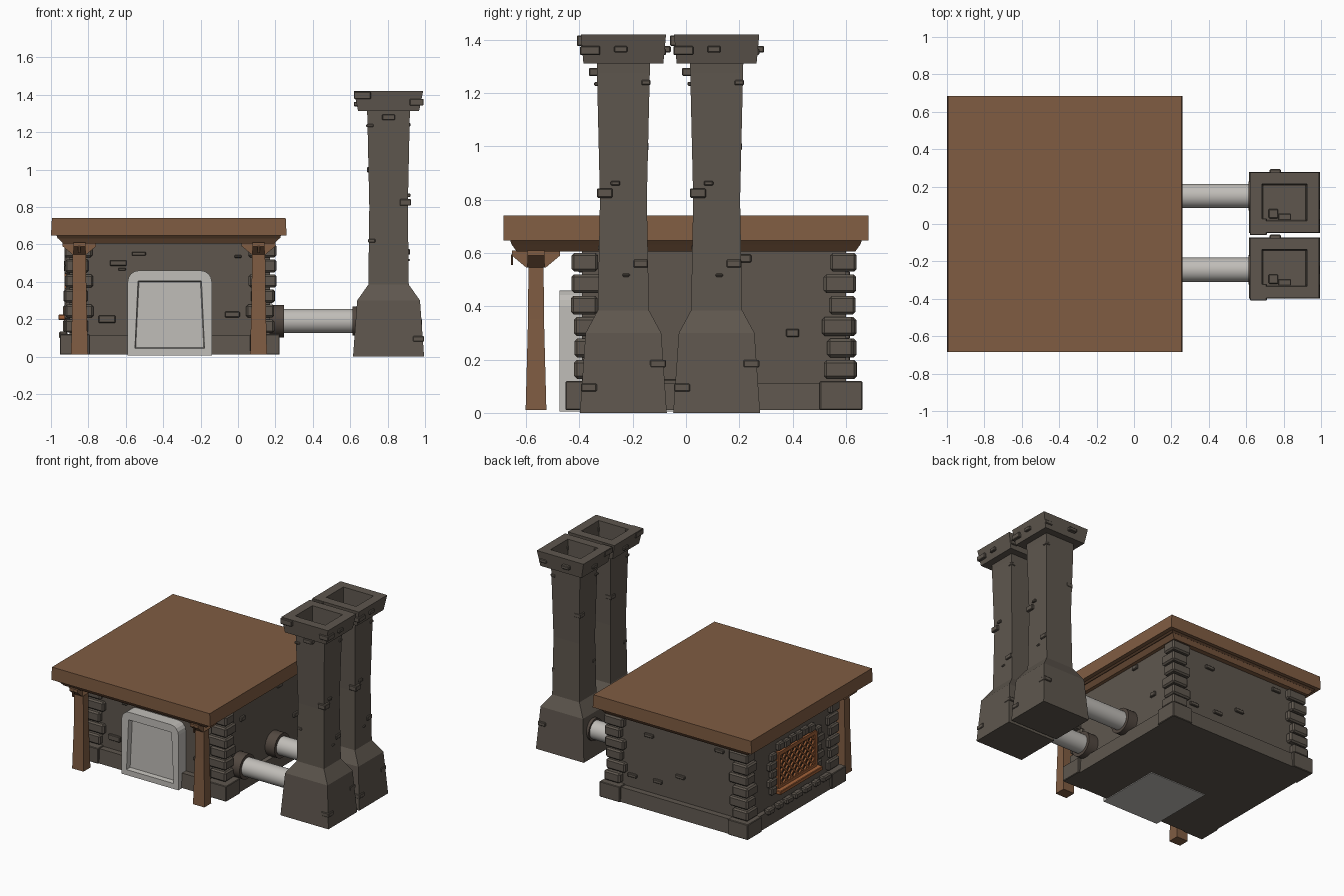
import bpy, bmesh, math, random
from mathutils import Vector, Matrix

random.seed(4)
if "Cube" in bpy.data.objects:
    bpy.data.objects.remove(bpy.data.objects["Cube"], do_unlink=True)


def material(name, rgb):
    m = bpy.data.materials.new(name)
    m.use_nodes = True
    colour = (*rgb, 1)
    m.diffuse_color = colour
    m.node_tree.nodes["Principled BSDF"].inputs["Base Color"].default_value = colour
    return m


STONE = material("grey brown stone", (.112, .094, .076))
WOOD = material("brown wood", (.215, .108, .055))
DARK_WOOD = material("dark wood", (.07, .035, .018))
PALE = material("pale grey", (.53, .51, .48))
COLLAR = material("dark collar", (.085, .065, .052))
ORANGE = material("orange lattice", (.36, .12, .04))
GLASS = material("dark opening", (.03, .025, .02))


def finish(name, bm, mat):
    bmesh.ops.recalc_face_normals(bm, faces=bm.faces)
    me = bpy.data.meshes.new(name)
    bm.to_mesh(me)
    bm.free()
    ob = bpy.data.objects.new(name, me)
    bpy.context.collection.objects.link(ob)
    me.materials.append(mat)
    return ob


def loft(name, x, y, rings, mat):
    """Stack rectangles (half x, half y, z) around a centre into a closed solid."""
    bm = bmesh.new()
    loops = [[bm.verts.new((x + sx * hx, y + sy * hy, z))
              for sx, sy in ((-1, -1), (1, -1), (1, 1), (-1, 1))] for hx, hy, z in rings]
    for a, b in zip(loops, loops[1:]):
        for i in range(4):
            j = (i + 1) % 4
            bm.faces.new((a[i], a[j], b[j], b[i]))
    bm.faces.new(loops[0])
    bm.faces.new(loops[-1])
    return finish(name, bm, mat)


def blocks(name, items, mat, bevel=.006):
    """Join many boxes, each given as centre and size."""
    bm = bmesh.new()
    for centre, size in items:
        bmesh.ops.create_cube(bm, size=1, matrix=Matrix.Translation(centre) @ Matrix.Diagonal((*size, 1)))
    if bevel:
        bmesh.ops.bevel(bm, geom=bm.edges[:], offset=bevel, segments=1, affect='EDGES')
    return finish(name, bm, mat)


def cylinder(name, x0, x1, y, z, r, mat):
    bpy.ops.mesh.primitive_cylinder_add(vertices=32, radius=r, depth=x1 - x0,
                                        location=((x0 + x1) / 2, y, z), rotation=(0, math.pi / 2, 0))
    ob = bpy.context.object
    ob.name = name
    ob.data.materials.append(mat)
    bpy.ops.object.shade_smooth_by_angle()


def beams(name, pairs, thick, mat):
    """Square bars lying in the yz plane between pairs of points."""
    bm = bmesh.new()
    for a, b in pairs:
        a, b = Vector(a), Vector(b)
        d = b - a
        bmesh.ops.create_cube(bm, size=1, matrix=Matrix.Translation((a + b) / 2)
                              @ d.to_track_quat('Z', 'X').to_matrix().to_4x4()
                              @ Matrix.Diagonal((thick, thick, d.length, 1)))
    return finish(name, bm, mat)


# House walls, plinth and roof
CX, CY = -.365, .105
loft("house_walls", CX, CY, [(.535, .495, .01), (.535, .495, .62)], STONE)
loft("plinth", CX, CY, [(.575, .545, .01), (.568, .538, .113)], STONE)
loft("roof_slab", -.37, 0, [(.63, .685, .648), (.625, .685, .74)], WOOD)
loft("roof_shadow_gap", -.37, 0, [(.595, .655, .632), (.6, .66, .649)], DARK_WOOD)
loft("roof_trim", -.37, 0, [(.565, .635, .605), (.592, .655, .633)], WOOD)

# Corner stones
corner_stones, feet = [], []
for sx in (-1, 1):
    for sy in (-1, 1):
        feet.append(((CX + sx * .508, CY + sy * .477, .065), (.16, .16, .11)))
        for i in range(6):
            long_x = .15 if i % 2 else .125
            long_y = .10 if i % 2 else .122
            out = random.uniform(-.008, .008)
            corner_stones.append(((CX + sx * (.565 + out - long_x / 2),
                                   CY + sy * (.53 + out - long_y / 2), .163 + i * .0805),
                                  (long_x, long_y, .07)))
blocks("corner_stones", corner_stones, STONE, .01)
blocks("plinth_corners", feet, STONE, .004)

# Loose bricks on the front, back and side walls
bricks = []
for x, z, w, h in ((-.53, .55, .075, .02), (-.64, .5, .09, .03), (-.62, .467, .04, .015),
                   (-.7, .2, .09, .04), (-.03, .225, .08, .03), (0, .535, .04, .015)):
    bricks.append(((x, CY - .495, z), (w, .03, h)))
for x, z in ((-.13, .52), (-.38, .29), (-.69, .56), (0, .2), (-.2, .21)):
    bricks.append(((x, CY + .495, z), (.07, .03, .025)))
for y, z in ((.22, .58), (-.06, .11), (-.06, .07), (.4, .3), (-.2, .5)):
    bricks.append(((CX + .535, y, z), (.03, .05, .03)))
blocks("wall_bricks", bricks, STONE, .004)

# Door block with rounded top and a recessed panel
bm = bmesh.new()
outline = [(-.59, .005), (-.14, .005)]
for cx, start in ((-.2, 0), (-.53, 90)):
    for k in range(5):
        t = math.radians(start + k * 22.5)
        outline.append((cx + .06 * math.cos(t), .4 + .06 * math.sin(t)))
face = bm.faces.new([bm.verts.new((x, -.475, z)) for x, z in outline])
back = bmesh.ops.extrude_face_region(bm, geom=[face])
bmesh.ops.translate(bm, vec=(0, .485, 0), verts=[v for v in back["geom"] if isinstance(v, bmesh.types.BMVert)])
bmesh.ops.recalc_face_normals(bm, faces=bm.faces)
front = min(bm.faces, key=lambda f: f.calc_center_median().y)
bmesh.ops.inset_region(bm, faces=[front], thickness=.055)
bmesh.ops.inset_region(bm, faces=[front], thickness=.006, depth=-.035)
finish("door", bm, PALE)

# Porch posts with flared brackets and pegs
for side, x in (("right", -.848), ("left", .11)):
    y = -.563
    loft(side + "_post", x, y, [(.045, .039, .01), (.037, .03, .35), (.035, .028, .61)], WOOD)
    loft(side + "_bracket_across", x, y, [(.036, .032, .545), (.09, .032, .59), (.09, .032, .61)], WOOD)
    loft(side + "_bracket_along", x, y, [(.032, .036, .545), (.032, .09, .59), (.032, .09, .61)], WOOD)
    blocks(side + "_post_pegs", [((x, y - .09, .575), (.014, .008, .04)),
                                 ((x + .034, y, .575), (.008, .014, .04)),
                                 ((x - .034, y, .575), (.008, .014, .04))], DARK_WOOD, 0)

# Window in the side wall: opening, frame, crossed lattice, sill
WX, Y0, Y1, Z0, Z1 = -.915, -.15, .27, .23, .47
blocks("window_opening", [((-.9, (Y0 + Y1) / 2, (Z0 + Z1) / 2), (.009, Y1 - Y0, Z1 - Z0))], GLASS, 0)
corners = [(WX, Y0, Z0), (WX, Y1, Z0), (WX, Y1, Z1), (WX, Y0, Z1)]
beams("window_frame", list(zip(corners, corners[1:] + corners[:1])), .026, ORANGE)
lattice = []
tall = Z1 - Z0
for i in range(1, 11):
    s = Y0 - tall + i * .06
    lo, hi = max(s, Y0), min(s + tall, Y1)
    if hi - lo > .02:
        lattice.append(((WX, lo, Z0 + lo - s), (WX, hi, Z0 + hi - s)))
        lattice.append(((WX, lo, Z1 - lo + s), (WX, hi, Z1 - hi + s)))
beams("window_lattice", lattice, .012, ORANGE)
blocks("window_sill", [((-.93, .06, .21), (.06, .48, .028))], ORANGE, .004)

# Stones around the window and along the plinth
surround = []
for i in range(5):
    for y, s in ((Y0, -1), (Y1, 1)):
        w = .085 if i % 2 else .06
        surround.append(((-.905, y + s * (.015 + w / 2), .225 + i * .06), (.045, w, .054)))
for i in range(6):
    surround.append(((-.905, Y0 + .035 + i * .07, .51 + .006 * (i % 2)), (.045, .064, .055)))
for i in range(7):
    surround.append(((-.935, -.24 + i * .105, .115), (.045, random.uniform(.05, .095), .04)))
blocks("window_surround_stones", surround, STONE, .008)

# Twin chimneys with hollow caps and loose bricks, each fed by a pipe
chimney_rings = [(.19, .163, 0), (.168, .142, .3), (.108, .096, .385), (.103, .088, .8), (.114, .1, 1.312),
                 (.163, .15, 1.312), (.185, .16, 1.42), (.12, .098, 1.42), (.112, .09, 1.25)]
chimney_bricks = [(-.14, -.13, 1.397, .09, .04), (.15, -.125, 1.36, .075, .035), (.163, -.01, 1.365, .05, .025),
                  (.14, .13, 1.355, .06, .025), (0, -.095, 1.28, .07, .03), (-.1, -.09, 1.235, .04, .015),
                  (.1, .085, 1.24, .035, .02), (.09, -.07, .825, .06, .035), (.1, -.03, .862, .035, .018),
                  (.088, .065, .56, .055, .03), (.1, .01, .517, .028, .012), (.15, .13, .185, .06, .028),
                  (.16, -.13, .095, .06, .03), (-.05, .148, 1.365, .06, .025), (-.16, .02, 1.35, .05, .025),
                  (-.09, .07, 1.0, .05, .03), (-.09, -.075, .62, .04, .02), (-.06, -.06, 1.255, .05, .03)]
for side, y, pipe_y in (("front", -.235, -.245), ("back", .115, .15)):
    loft(side + "_chimney", .805, y, chimney_rings, STONE)
    blocks(side + "_chimney_bricks",
           [((.805 + dx, y + dy, z), (w, w, h)) for dx, dy, z, w, h in chimney_bricks], STONE, .004)
    cylinder(side + "_pipe", .16, .66, pipe_y, .19, .065, PALE)
    cylinder(side + "_wall_collar", .16, .245, pipe_y, .19, .087, COLLAR)
    cylinder(side + "_chimney_collar", .612, .66, pipe_y, .19, .078, COLLAR)
